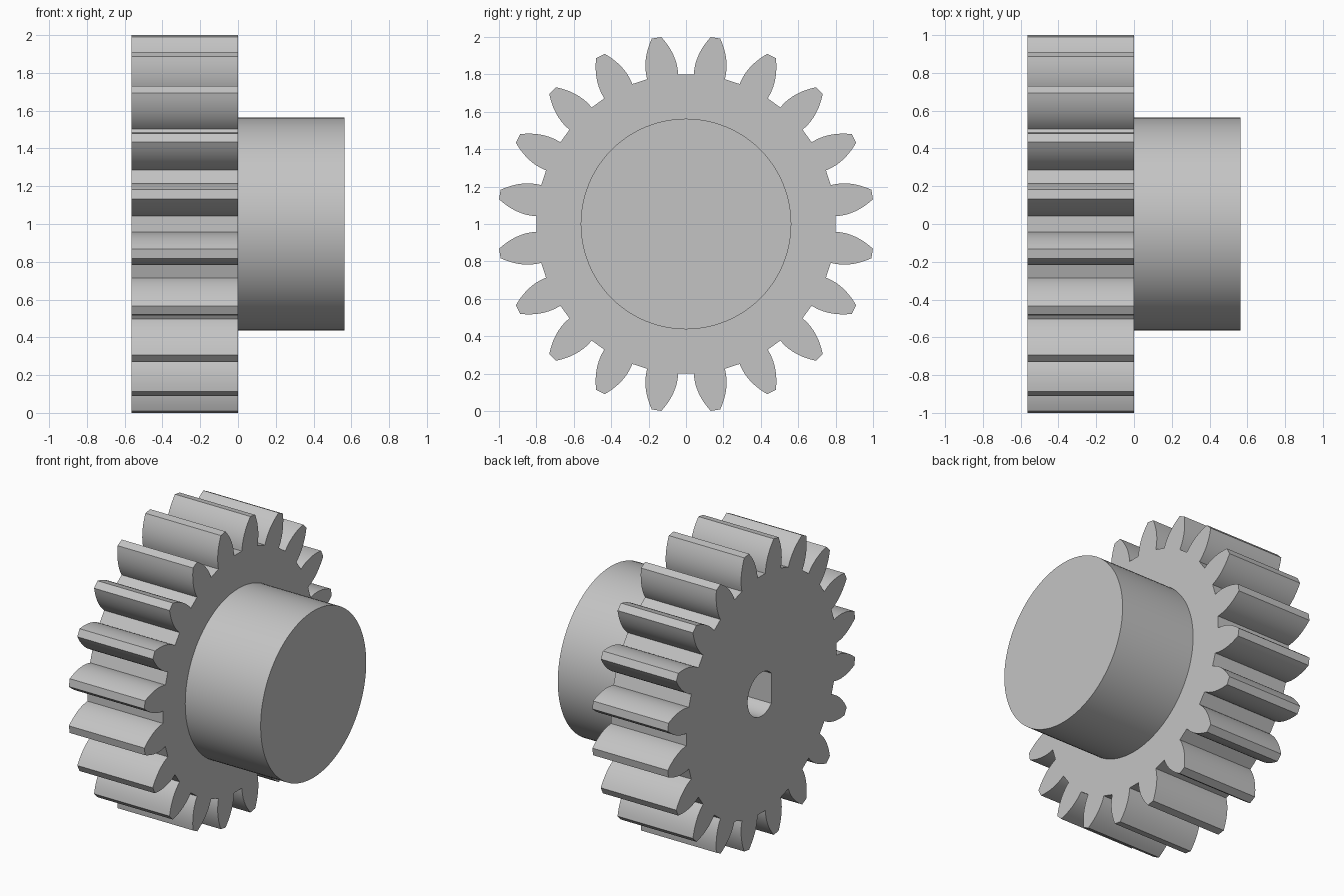
import bpy
import bmesh
import math

cube = bpy.data.objects.get("Cube")
if cube:
    bpy.data.objects.remove(cube, do_unlink=True)

TEETH = 20
WIDTH = 0.5635        # gear and hub share the same thickness
ROOT, TIP = 0.797, 1.0077
HUB_RADIUS = 0.563
BORE_RADIUS, BORE_FLAT = 0.147, 0.106
FLANK_STEPS = 10

steel = bpy.data.materials.new("grey steel")
steel.use_nodes = True
grey = (0.55, 0.55, 0.55, 1)
steel.diffuse_color = grey
steel.node_tree.nodes["Principled BSDF"].inputs["Base Color"].default_value = grey


def extruded(name, loops, x0, x1):
    """Fill closed (y, z) loops, inner ones as holes, and extrude along x."""
    bm = bmesh.new()
    for loop in loops:
        verts = [bm.verts.new((x0, y, z + 1)) for y, z in loop]
        for a, b in zip(verts, verts[1:] + verts[:1]):
            bm.edges.new((a, b))
    bmesh.ops.triangle_fill(bm, edges=bm.edges[:], use_beauty=True, normal=(-1, 0, 0))
    result = bmesh.ops.extrude_face_region(bm, geom=bm.faces[:], use_keep_orig=True)
    moved = [v for v in result["geom"] if isinstance(v, bmesh.types.BMVert)]
    bmesh.ops.translate(bm, verts=moved, vec=(x1 - x0, 0, 0))
    bmesh.ops.recalc_face_normals(bm, faces=bm.faces[:])
    mesh = bpy.data.meshes.new(name)
    bm.to_mesh(mesh)
    bm.free()
    mesh.materials.append(steel)
    obj = bpy.data.objects.new(name, mesh)
    bpy.context.collection.objects.link(obj)
    bpy.ops.object.select_all(action='DESELECT')
    obj.select_set(True)
    bpy.context.view_layer.objects.active = obj
    bpy.ops.object.shade_smooth_by_angle(angle=math.radians(30))
    return obj


def arc(radius, start, end, steps):
    """Points on an arc, end point left out."""
    angles = [start + (end - start) * i / steps for i in range(steps)]
    return [(radius * math.cos(a), radius * math.sin(a)) for a in angles]


# Tooth: two bulging flanks mirrored about the radial axis
flank = []
for i in range(FLANK_STEPS + 1):
    u = ROOT + (TIP - ROOT) * i / FLANK_STEPS
    flank.append((u, 0.0855 - 1.81 * (u - 0.826) ** 2))
tooth = [(u, -w) for u, w in flank] + flank[::-1]

# Gear outline: the tooth repeated around the axis, with a gap on each main axis
outline = []
for k in range(TEETH):
    a = (k + 0.5) * math.tau / TEETH
    c, s = math.cos(a), math.sin(a)
    outline += [(u * c - w * s, u * s + w * c) for u, w in tooth]

# D-shaped shaft bore, flat towards the front, closed off by the hub
half = math.acos(BORE_FLAT / BORE_RADIUS)
bore = arc(BORE_RADIUS, half - math.pi, math.pi - half, 48)
bore.append((-BORE_FLAT, math.sqrt(BORE_RADIUS ** 2 - BORE_FLAT ** 2)))

extruded("gear_wheel", [outline, bore], -WIDTH, 0)
extruded("hub", [arc(HUB_RADIUS, 0, math.tau, 96)], 0, WIDTH)
